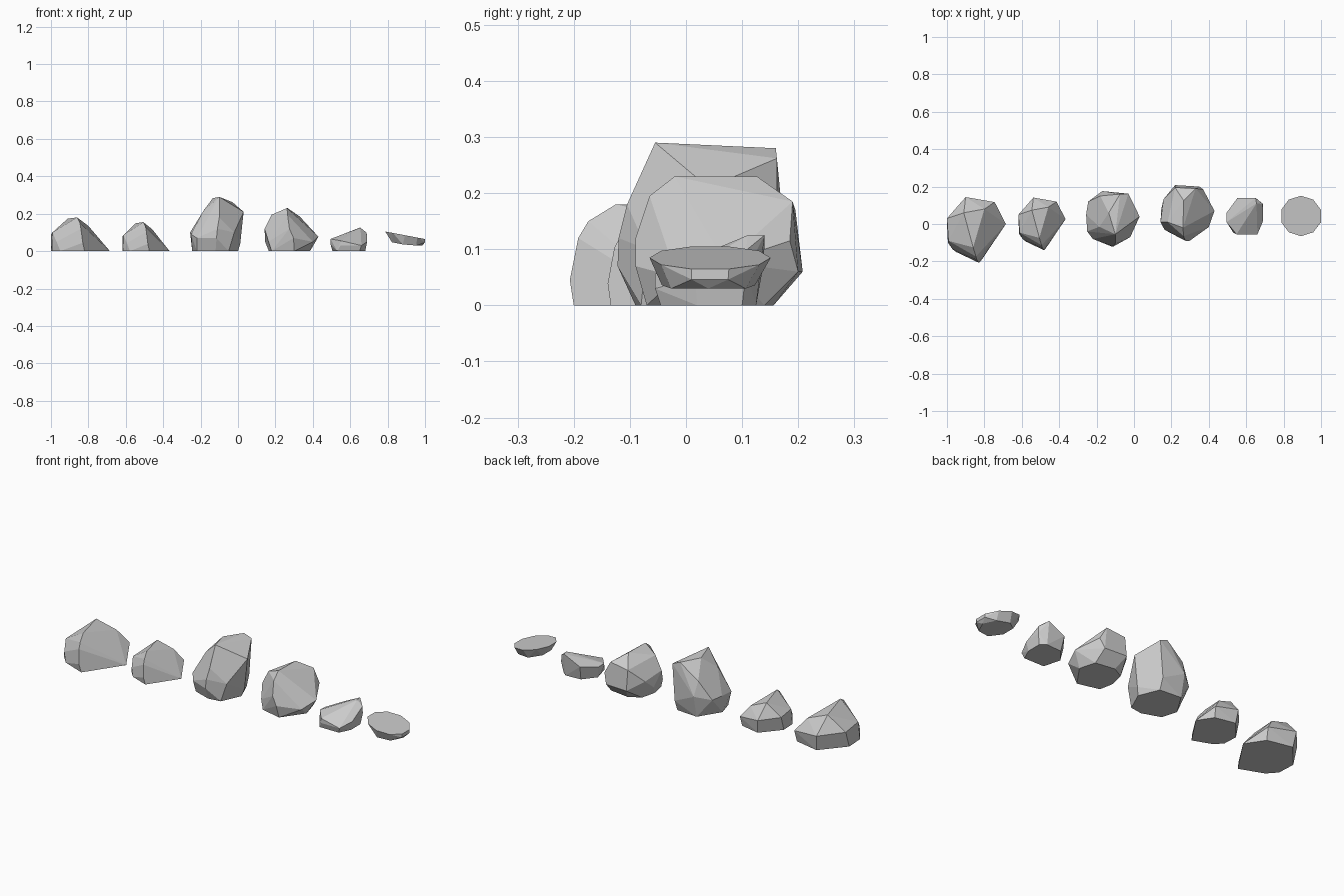
import bpy, bmesh, math


def rock(name, foot, girdle, crown, scale=(1, 1, 1), pivot=(0, 0), move=(0, 0)):
    """Flat-faceted stone: hull of a ground outline, a widest belt and a top."""
    bm = bmesh.new()
    for p in [(x, y, 0) for x, y in foot] + girdle + crown:
        bm.verts.new(((p[0] - pivot[0]) * scale[0] + pivot[0] + move[0],
                      (p[1] - pivot[1]) * scale[1] + pivot[1] + move[1],
                      p[2] * scale[2]))
    res = bmesh.ops.convex_hull(bm, input=list(bm.verts))
    loose = {e for e in res["geom_interior"] + res["geom_unused"]
             if isinstance(e, bmesh.types.BMVert)}
    bmesh.ops.delete(bm, geom=list(loose), context='VERTS')
    # merge nearly flat neighbours into large chipped facets
    bmesh.ops.dissolve_limit(bm, angle_limit=math.radians(7),
                             verts=list(bm.verts), edges=list(bm.edges))
    bmesh.ops.recalc_face_normals(bm, faces=list(bm.faces))
    mesh = bpy.data.meshes.new(name)
    bm.to_mesh(mesh)
    bm.free()
    ob = bpy.data.objects.new(name, mesh)
    bpy.context.collection.objects.link(ob)
    return ob


# Wide half-buried rock, used twice at different sizes
foot = [(-.685, 0), (-.82, -.2), (-.95, -.15), (-.995, -.1), (-1, 0),
        (-.89, .13), (-.75, .1)]
girdle = [(-.83, -.207, .045), (-.97, -.135, .05), (-.84, -.192, .12),
          (-.992, -.09, .1), (-1, .03, .09), (-.9, .144, .085),
          (-.745, .117, .065)]
crown = [(-.845, -.174, .15), (-.86, -.125, .18), (-.91, .06, .174),
         (-.8, .08, .135)]
rock("buried_rock_large", foot, girdle, crown)
rock("buried_rock_small", foot, girdle, crown,
     scale=(.8, .8, .86), pivot=(-1, .145), move=(.382, -.003))

# Tall rock with a sloping ridge
rock("tall_rock",
     [(-.245, .03), (-.22, -.055), (-.12, -.09), (-.05, -.08), (0, .03),
      (-.045, .14), (-.17, .15)],
     [(-.115, -.122, .07), (-.22, -.08, .07), (-.25, -.04, .09),
      (-.256, .05, .1), (-.245, .12, .1), (-.17, .176, .12),
      (-.045, .163, .06), (.012, .04, .04), (-.02, -.07, .1)],
     [(-.11, -.12, .12), (-.1, -.105, .18), (-.185, -.015, .215),
      (-.1, -.055, .29), (-.135, .06, .283), (-.075, .16, .28),
      (-.03, .162, .262), (.03, .04, .21), (-.18, .15, .2)])

# Rounded boulder
rock("boulder",
     [(.18, -.04), (.165, .04), (.185, .12), (.25, .156), (.36, .14),
      (.385, .05), (.3, -.07)],
     [(.297, -.09, .07), (.163, -.03, .05), (.145, .075, .05), (.142, .01, .12),
      (.158, .133, .1), (.22, .208, .06), (.35, .2, .06), (.43, .07, .077),
      (.4, -.016, .05), (.37, .185, .115)],
     [(.275, -.09, .12), (.265, -.065, .195), (.18, .01, .195),
      (.262, -.02, .23), (.265, .126, .23), (.22, .195, .17),
      (.33, .19, .185)])

# Wedge stone
rock("wedge_stone",
     [(.53, -.045), (.65, -.045), (.68, .02), (.68, .1), (.65, .125),
      (.56, .12), (.505, .05)],
     [(.495, .02, .035), (.548, -.055, .03), (.66, -.055, .03),
      (.69, .016, .05), (.69, .107, .06)],
     [(.495, .01, .065), (.495, .06, .062), (.553, .139, .078),
      (.548, -.055, .056), (.65, .14, .125), (.655, .11, .125),
      (.688, .107, .098)])

# Thin tilted flake: slanted rim over a smaller faceted underside
rim, keel = [], []
for i in range(10):
    a = math.radians(36 * i + 18)
    x, y = .893 + .111 * math.cos(a), .043 + .108 * math.sin(a)
    rim.append((x, y, .105 - .19 * (x - .787)))
for i in range(7):
    a = 2 * math.pi * i / 7
    x, y = .9 + .085 * math.cos(a), .04 + .085 * math.sin(a)
    keel.append((x, y, max(.03, .05 - .2 * (x - .81))))
keel += [(.999, .01, .046), (.999, .075, .046)]
rock("flat_flake", [], keel, rim)
